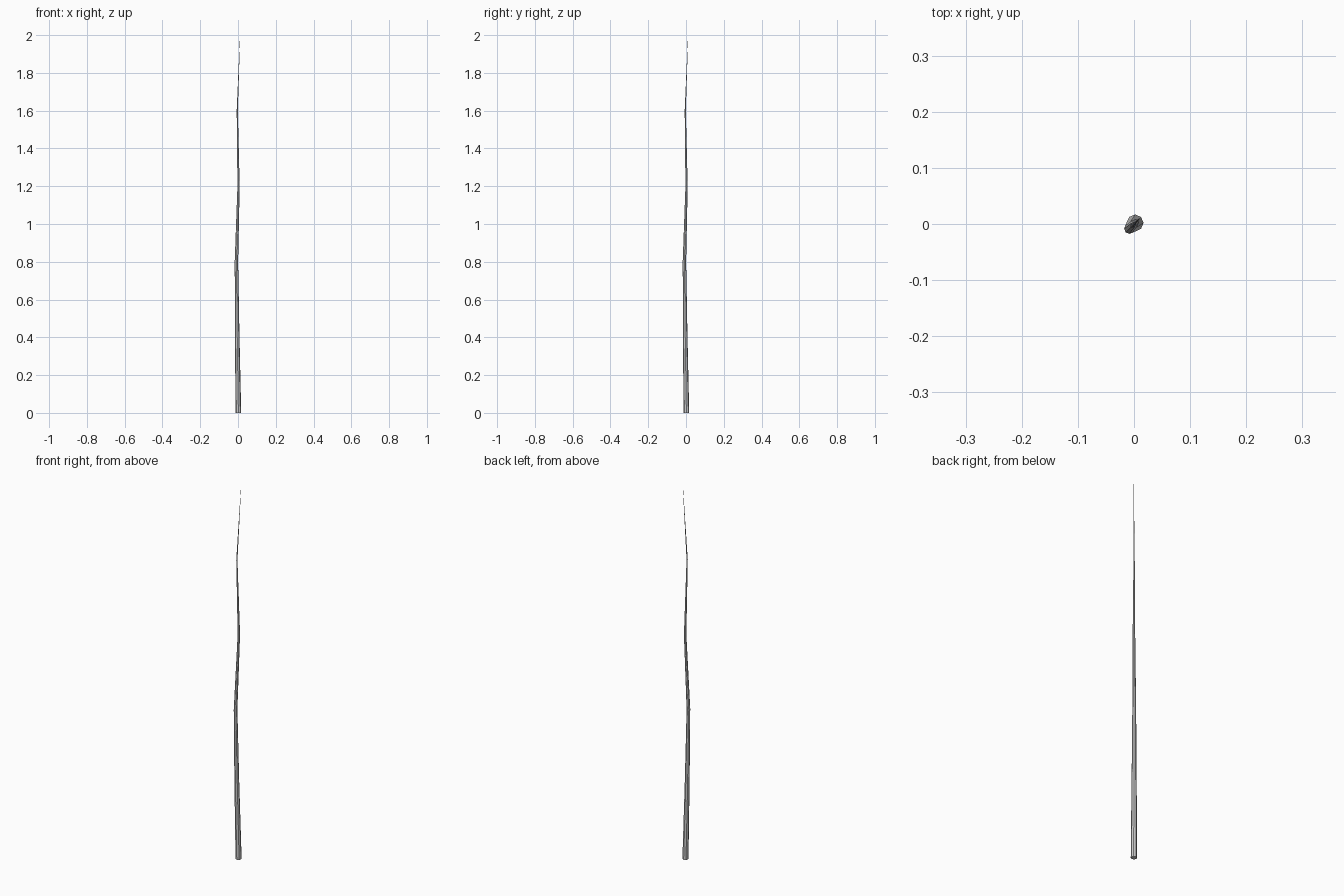
import bpy, bmesh, math

if "Cube" in bpy.data.objects:
    bpy.data.objects.remove(bpy.data.objects["Cube"])

SIDES = 8
# (height, sideways shift along x = y, radius) of each ring
RINGS = [(0.0, 0.002, 0.015), (0.4, -0.004, 0.012), (0.8, -0.0085, 0.009),
         (1.2, 0.003, 0.006), (1.6, -0.004, 0.003), (2.0, 0.011, 0.0004)]

# Crooked tapering stick: stacked rings, bridged and capped
bm = bmesh.new()
loops = []
for z, s, r in RINGS:
    loops.append([bm.verts.new((s + r * math.cos(2 * math.pi * i / SIDES),
                                s + r * math.sin(2 * math.pi * i / SIDES), z))
                  for i in range(SIDES)])
for a, b in zip(loops, loops[1:]):
    for i in range(SIDES):
        j = (i + 1) % SIDES
        bm.faces.new((a[i], a[j], b[j], b[i]))
bm.faces.new(loops[0][::-1])
bm.faces.new(loops[-1])

mesh = bpy.data.meshes.new("stick")
bm.to_mesh(mesh)
bm.free()
stick = bpy.data.objects.new("stick", mesh)
bpy.context.collection.objects.link(stick)
